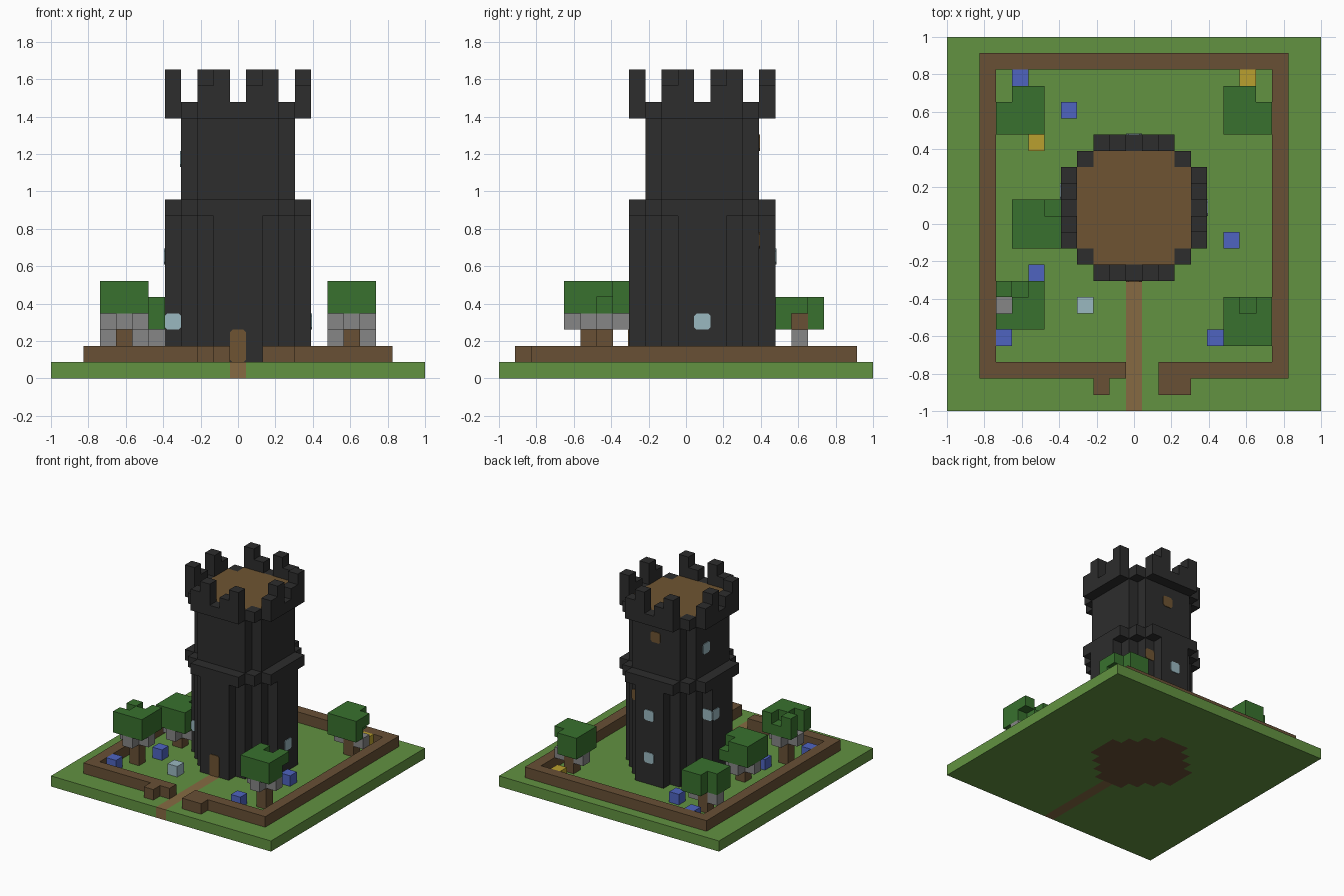
import bpy
import bmesh
from mathutils import Vector

UNIT = 2 / 23                      # edge length of one building block
ORIGIN = Vector((-1, -1, 0))

if "Cube" in bpy.data.objects:
    bpy.data.objects.remove(bpy.data.objects["Cube"], do_unlink=True)


def material(name, red, green, blue):
    linear = [(c / 255 / 12.92) if c < 11 else ((c / 255 + 0.055) / 1.055) ** 2.4
              for c in (red, green, blue)]
    mat = bpy.data.materials.new(name)
    mat.use_nodes = True
    mat.diffuse_color = (*linear, 1)
    mat.node_tree.nodes["Principled BSDF"].inputs["Base Color"].default_value = (*linear, 1)
    return mat


GRASS = material("grass green", 98, 146, 65)
LEAF = material("leaf green", 56, 113, 46)
SOIL = material("wood brown", 104, 80, 53)
TIMBER = material("timber brown", 110, 84, 50)
PATH = material("path tan", 134, 106, 66)
STONE = material("dark stone", 45, 45, 45)
GREY = material("grey", 134, 134, 134)
BLUE = material("flower blue", 78, 100, 192)
YELLOW = material("flower yellow", 186, 160, 46)
GLASS = material("pale glass", 154, 184, 192)


def finish(name, bm, mat):
    for v in bm.verts:
        v.co = v.co * UNIT + ORIGIN
    bmesh.ops.recalc_face_normals(bm, faces=bm.faces)
    mesh = bpy.data.meshes.new(name)
    bm.to_mesh(mesh)
    bm.free()
    mesh.materials.append(mat)
    obj = bpy.data.objects.new(name, mesh)
    bpy.context.collection.objects.link(obj)


def block(x0, x1, y0, y1, z0, z1):
    """Set of unit cells filling a box."""
    return {(x, y, z) for x in range(x0, x1) for y in range(y0, y1) for z in range(z0, z1)}


def build(name, cells, mat):
    """Skin a set of cells, keeping only the exposed sides."""
    bm = bmesh.new()
    for cell in cells:
        for axis in range(3):
            for side in (0, 1):
                near = list(cell)
                near[axis] += 2 * side - 1
                if tuple(near) in cells:
                    continue
                corners = []
                for a, b in ((0, 0), (1, 0), (1, 1), (0, 1)):
                    p = list(cell)
                    p[axis] += side
                    p[(axis + 1) % 3] += a
                    p[(axis + 2) % 3] += b
                    corners.append(bm.verts.new(p))
                if not side:
                    corners.reverse()
                bm.faces.new(corners)
    bmesh.ops.remove_doubles(bm, verts=bm.verts, dist=0.001)
    finish(name, bm, mat)


def plate(name, cell, axis, side, mat, height=1):
    """Thin panel with clipped corners lying on one side of a cell."""
    bm = bmesh.new()
    c = 0.15
    outline = [(c, 0), (1 - c, 0), (1, c), (1, height - c),
               (1 - c, height), (c, height), (0, height - c), (0, c)]
    ring = []
    for a, b in outline:
        p = Vector(cell)
        p[axis] += side
        p[1 - axis] += a
        p.z += b
        ring.append(bm.verts.new(p))
    face = bm.faces.new(ring)
    out = bmesh.ops.extrude_face_region(bm, geom=[face])["geom"]
    for v in out:
        if isinstance(v, bmesh.types.BMVert):
            v.co[axis] += 0.06 * (2 * side - 1)
    finish(name, bm, mat)


# Tower sections, each a stack of layers
def core(z0, z1):
    corners = {(x, y, z) for x in (8, 14) for y in (9, 15) for z in range(z0, z1)}
    return block(8, 15, 9, 16, z0, z1) - corners


def piers(half, z0, z1):
    return (block(11 - half, 12 + half, 8, 17, z0, z1)
            | block(7, 16, 12 - half, 13 + half, z0, z1))


def collar(z):
    return piers(2, z, z + 1) | block(8, 15, 9, 16, z, z + 1)


# Ground slab with the path and tower floor let into it
path = block(11, 12, 0, 8, 0, 1)
floor = core(0, 1) | piers(1, 0, 1)
build("ground", block(0, 23, 0, 23, 0, 1) - path - floor, GRASS)
build("path", path, PATH)
build("tower_floor", floor, SOIL)

# Low boundary wall with a gateway
wall = block(2, 21, 2, 22, 1, 2) - block(3, 20, 3, 21, 1, 2) - block(11, 13, 2, 3, 1, 2)
wall |= block(9, 10, 1, 2, 1, 2) | block(13, 15, 1, 2, 1, 2)
build("boundary_wall", wall, SOIL)

# Tower
build("tower_base", core(1, 10) | piers(1, 1, 10) | collar(10), STONE)
build("tower_shaft", core(11, 16), STONE)
build("parapet", collar(16) - core(16, 17), STONE)
build("roof_deck", core(16, 17), TIMBER)

# Battlements: a tall and a short block, twice per side, turned around the tower
merlons = set()
for start, height in ((-2, 2), (-1, 1), (1, 2), (2, 1)):
    dx, dy = start, 4
    for turn in range(4):
        x, y = 11 + dx, 12 + dy
        merlons |= block(x, x + 1, y, y + 1, 17, 17 + height)
        dx, dy = dy, -dx
build("battlements", merlons, STONE)

# Door, windows and timber hatches (axis, side: 1,0 front / 1,1 back / 0,0 right / 0,1 left)
plate("door", (11, 8, 1), 1, 0, TIMBER, 2)
for i, (cell, axis, side) in enumerate((
        ((15, 12, 3), 0, 1), ((11, 16, 3), 1, 1), ((11, 16, 7), 1, 1),
        ((7, 11, 3), 1, 0), ((7, 11, 3), 0, 0),
        ((7, 13, 7), 1, 1), ((7, 13, 7), 0, 0), ((8, 13, 13), 0, 0))):
    plate(f"window_{i}", cell, axis, side, GLASS)
plate("lower_hatch", (13, 15, 8), 1, 1, TIMBER)
plate("upper_hatch", (11, 15, 14), 1, 1, TIMBER)


# Trees: trunk, grey braces and a leafy crown with a few gaps
def tree(name, x, y, z, cross, gaps):
    crown = block(x - 1, x + 2, y - 1, y + 2, z, z + 2)
    crown -= {(x + dx, y + dy, z + dz) for dx, dy, dz in gaps}
    trunk = block(x, x + 1, y, y + 1, 1, z + 1)
    braces = {(x - 1, y, z - 1), (x + 1, y, z - 1)}
    if cross:
        braces |= {(x, y - 1, z - 1), (x, y + 1, z - 1)}
    build(name + "_crown", crown - trunk, LEAF)
    build(name + "_trunk", trunk, SOIL)
    build(name + "_braces", braces, GREY)


tree("back_right_tree", 4, 18, 3, False, [(-1, 1, 0), (-1, 1, 1)])
tree("back_left_tree", 18, 18, 3, False, [(1, 1, 0), (1, 1, 1), (1, 0, 0)])
tree("side_tree", 5, 11, 3, True, [(1, 1, 1)])
tree("front_right_tree", 4, 6, 4, True, [(-1, 0, 0), (-1, 0, 1), (0, 1, 1)])
tree("front_left_tree", 18, 5, 4, True, [(0, 1, 1), (1, 1, 0)])

# Garden blocks
for name, mat, spots in (
        ("blue_flower", BLUE, ((4, 20), (7, 18), (17, 10), (5, 8), (3, 4), (16, 4))),
        ("yellow_flower", YELLOW, ((5, 16), (18, 20))),
        ("glass_block", GLASS, ((8, 6),))):
    for i, (x, y) in enumerate(spots):
        build(f"{name}_{i}", {(x, y, 1)}, mat)
